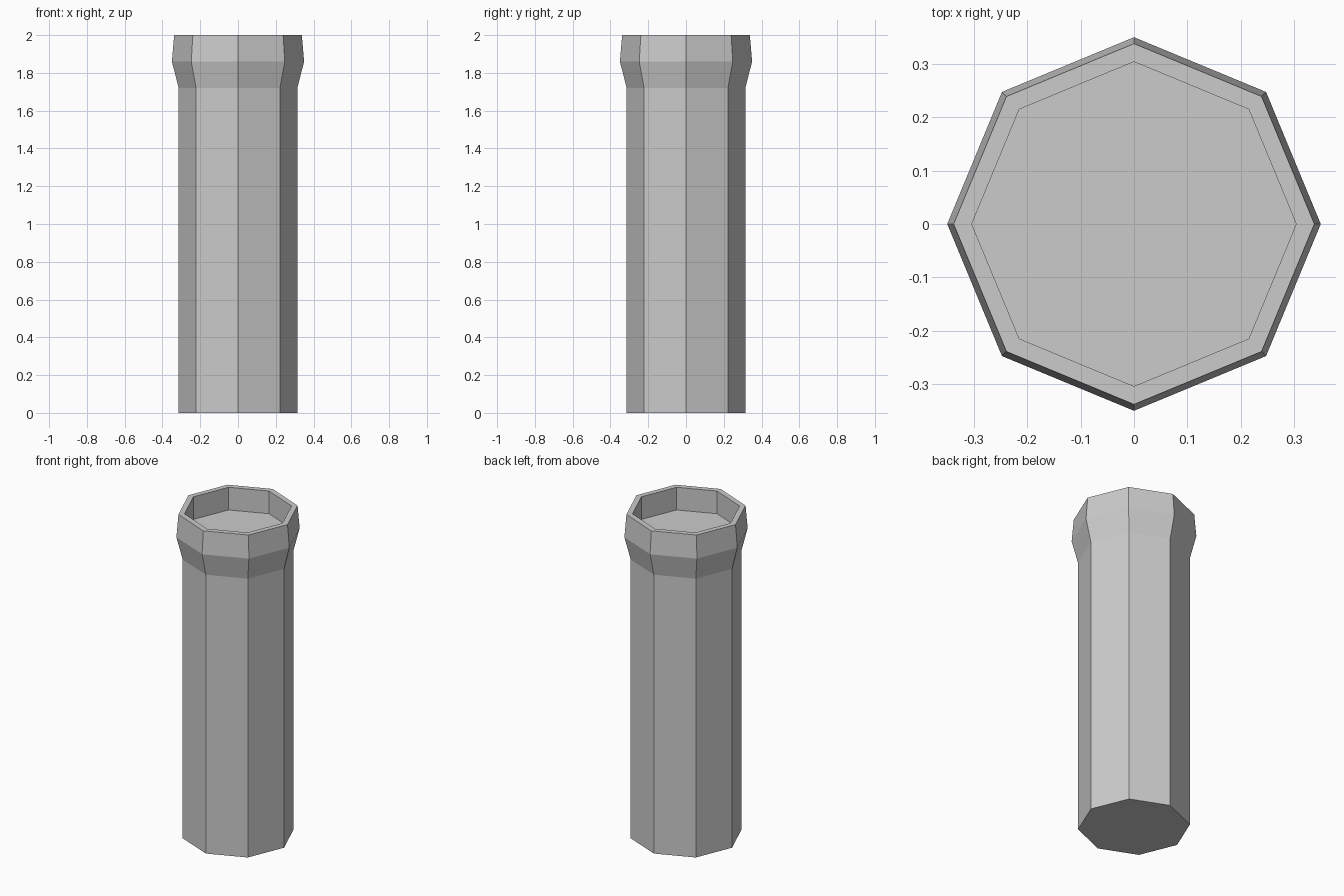
import bpy, bmesh
from math import cos, sin, pi

if "Cube" in bpy.data.objects:
    bpy.data.objects.remove(bpy.data.objects["Cube"])

SIDES = 8
# (radius, height): base, shaft top, collar bulge, rim outside, rim inside, recess floor
PROFILE = [(0.314, 0), (0.314, 1.72), (0.35, 1.86),
           (0.338, 2.0), (0.304, 2.0), (0.304, 1.86)]

bm = bmesh.new()
rings = [[bm.verts.new((r * cos(2 * pi * i / SIDES), r * sin(2 * pi * i / SIDES), z))
          for i in range(SIDES)] for r, z in PROFILE]

# Side walls, collar, rim and inner wall
for low, high in zip(rings, rings[1:]):
    for i in range(SIDES):
        j = (i + 1) % SIDES
        bm.faces.new((low[i], low[j], high[j], high[i]))

# Flat base and recess floor
bm.faces.new(rings[0][::-1])
bm.faces.new(rings[-1])
bmesh.ops.recalc_face_normals(bm, faces=bm.faces)

mesh = bpy.data.meshes.new("octagonal_column")
bm.to_mesh(mesh)
bm.free()
column = bpy.data.objects.new("octagonal_column", mesh)
bpy.context.collection.objects.link(column)
